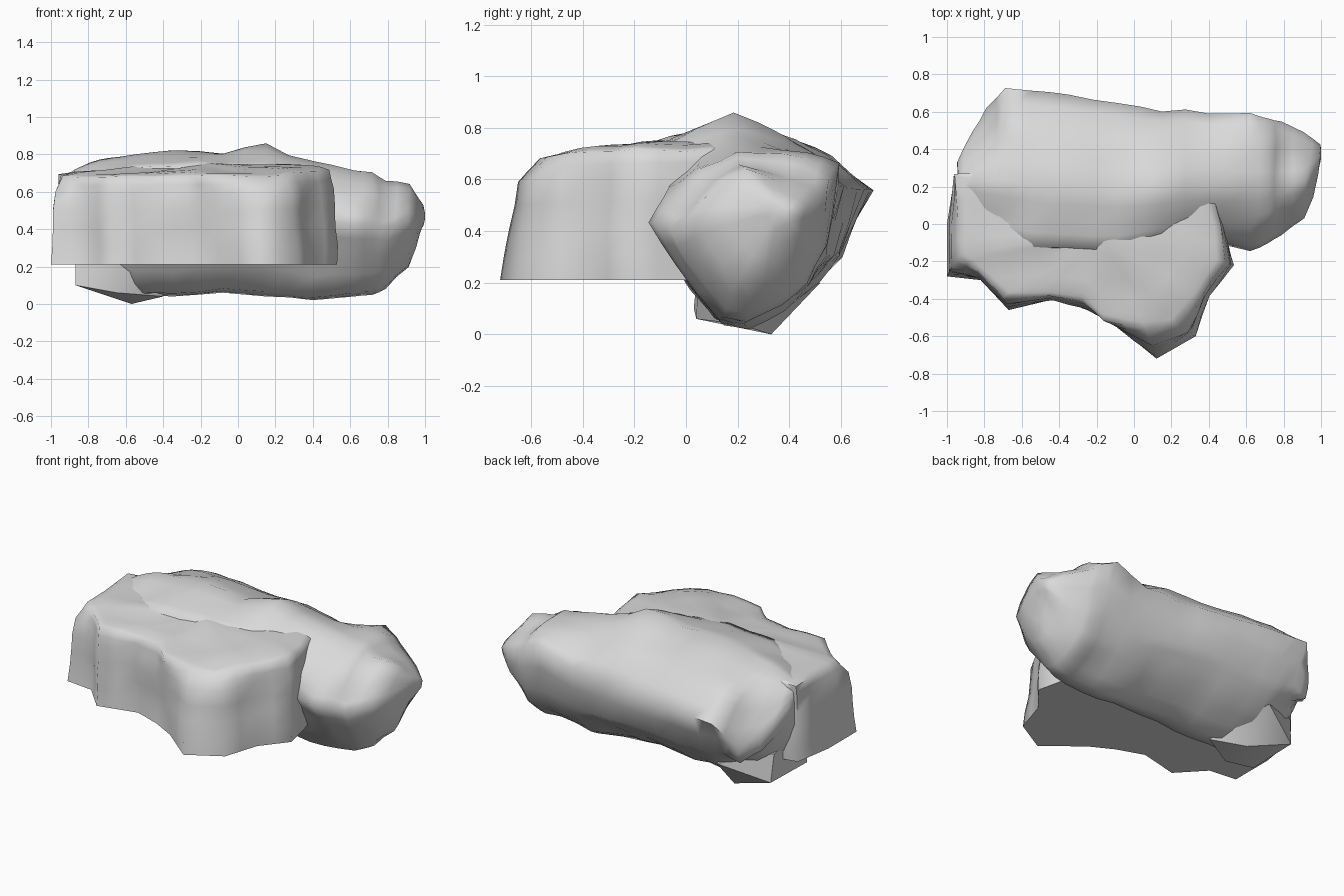
import bpy
import bmesh
import math
from mathutils import Vector, noise

cube = bpy.data.objects.get("Cube")
if cube:
    bpy.data.objects.remove(cube, do_unlink=True)

# One plain stone grey
stone = bpy.data.materials.new("stone_grey")
stone.use_nodes = True
grey = (0.7, 0.7, 0.7, 1)
stone.diffuse_color = grey
bsdf = next(n for n in stone.node_tree.nodes if n.type == "BSDF_PRINCIPLED")
bsdf.inputs["Base Color"].default_value = grey
bsdf.inputs["Roughness"].default_value = 0.9


def bridge(bm, rings):
    """Join neighbouring closed rings of vertices with quads."""
    for a, b in zip(rings, rings[1:]):
        n = len(a)
        for i in range(n):
            j = (i + 1) % n
            bm.faces.new((a[i], a[j], b[j], b[i]))


def fan(bm, ring, tip):
    """Close a ring towards a single point."""
    v = bm.verts.new(tip)
    for i, a in enumerate(ring):
        bm.faces.new((a, ring[(i + 1) % len(ring)], v))


def weather(bm, floor, amount):
    """Subdivide and push the surface in and out a little."""
    bmesh.ops.recalc_face_normals(bm, faces=bm.faces)
    bmesh.ops.subdivide_edges(bm, edges=bm.edges, cuts=1, use_grid_fill=True)
    bm.normal_update()
    shifts = [(v, v.normal * noise.noise(v.co * 5) * amount)
              for v in bm.verts if v.co.z > floor]
    for v, shift in shifts:
        v.co += shift


def finish(bm, name, angle=75):
    bmesh.ops.recalc_face_normals(bm, faces=bm.faces)
    mesh = bpy.data.meshes.new(name)
    bm.to_mesh(mesh)
    bm.free()
    mesh.materials.append(stone)
    obj = bpy.data.objects.new(name, mesh)
    bpy.context.collection.objects.link(obj)
    bpy.ops.object.select_all(action="DESELECT")
    obj.select_set(True)
    bpy.context.view_layer.objects.active = obj
    bpy.ops.object.shade_smooth_by_angle(angle=math.radians(angle))
    return obj


# Front slab: foot of the wall (x, y), then its upper rim (x, y, z)
outline = [
    (-1, -0.28, -0.94, -0.16, 0.71), (-0.82, -0.3, -0.85, -0.25, 0.7),
    (-0.67, -0.46, -0.7, -0.38, 0.69), (-0.42, -0.4, -0.46, -0.39, 0.7),
    (-0.25, -0.46, -0.28, -0.41, 0.7), (-0.1, -0.54, -0.17, -0.51, 0.7),
    (0.12, -0.72, 0.06, -0.55, 0.7), (0.33, -0.6, 0.22, -0.54, 0.71),
    (0.4, -0.38, 0.36, -0.38, 0.72), (0.53, -0.22, 0.48, -0.2, 0.73),
    (0.48, 0, 0.47, 0, 0.73), (0.4, 0.2, 0.4, 0.2, 0.73),
    (-0.2, 0.3, -0.2, 0.3, 0.74), (-0.8, 0.28, -0.8, 0.28, 0.72),
    (-0.96, 0.25, -0.96, 0.27, 0.71), (-1, 0, -0.94, 0, 0.71),
]
base = 0.21
centre = Vector((-0.2, -0.05))
# (height fraction, blend from foot to rim, extra shrink)
levels = [(0, 0, 0), (0.4, 0.2, 0), (0.78, 0.38, 0), (0.97, 0.9, 0),
          (1.01, 1, 0.12), (1.04, 1, 0.5)]
bm = bmesh.new()
rings = []
for height, blend, shrink in levels:
    ring = []
    for x, y, rim_x, rim_y, top in outline:
        p = Vector((x, y)).lerp(Vector((rim_x, rim_y)), blend).lerp(centre, shrink)
        ring.append(bm.verts.new((p.x, p.y, base + (top - base) * height)))
    rings.append(ring)
bridge(bm, rings)
bm.faces.new(rings[0])
fan(bm, rings[-1], (centre.x, centre.y, 0.75))
weather(bm, base + 0.01, 0.02)
finish(bm, "front_slab")


def section(front, back, shoulder, ridge):
    """Boulder section from the front over the top, as (y, height fraction)."""
    def at(u, limit=1):
        return min(front + (back - front) * u, limit)
    return [
        (front, 0.57), (at(0.08), shoulder), (at(0.24), 0.35 * shoulder + 0.64),
        (at(0.44), 1), (at(0.7), 0.75 + 0.25 * ridge), (at(0.83), 0.5 + 0.5 * ridge),
        (back, ridge), (at(0.95, 0.6), 0.5 * ridge), (at(0.85, 0.51), 0.22),
        (at(0.7, 0.41), 0.1), (at(0.5), 0), (at(0.36), 0.02), (at(0.14), 0.33),
    ]


# Back boulder: x, front y, back y, bottom z, top z, shoulder height, back ridge height
stations = [
    (-0.94, 0.08, 0.33, 0.42, 0.69, 0.8, 0.6), (-0.87, 0, 0.5, 0.26, 0.73, 0.85, 0.35),
    (-0.79, -0.08, 0.62, 0.18, 0.75, 0.88, 0.4), (-0.69, -0.15, 0.73, 0.11, 0.77, 0.9, 0.68),
    (-0.55, -0.19, 0.71, 0.05, 0.8, 0.9, 0.68), (-0.35, -0.2, 0.69, 0.04, 0.82, 0.9, 0.67),
    (-0.08, -0.2, 0.65, 0.07, 0.81, 0.9, 0.67), (0.15, -0.15, 0.61, 0.05, 0.85, 0.85, 0.64),
    (0.4, -0.1, 0.59, 0.02, 0.76, 0.8, 0.75), (0.62, -0.14, 0.59, 0.04, 0.73, 0.7, 0.9),
    (0.72, -0.1, 0.57, 0.05, 0.72, 0.7, 0.87), (0.79, -0.07, 0.55, 0.08, 0.66, 0.72, 0.85),
    (0.91, 0.03, 0.49, 0.2, 0.63, 0.75, 0.75), (0.99, 0.26, 0.42, 0.4, 0.53, 0.75, 0.6),
]
bm = bmesh.new()
rings = []
for x, front, back, low, high, shoulder, ridge in stations:
    rings.append([bm.verts.new((x, y, low + (high - low) * v))
                  for y, v in section(front, back, shoulder, ridge)])
bridge(bm, rings)
fan(bm, rings[0], (-0.95, 0.2, 0.56))
fan(bm, rings[-1], (1, 0.35, 0.47))
weather(bm, 0.05, 0.025)
finish(bm, "back_boulder")

# Angular foot stone under the boulder
bm = bmesh.new()
corners = [
    (-0.87, 0.03, 0.1), (-0.87, 0.05, 0.3), (-0.65, 0.04, 0.06), (-0.57, 0.33, 0),
    (-0.86, 0.38, 0.1), (-0.4, 0.2, 0.04), (-0.58, 0.52, 0.2), (-0.5, 0.05, 0.3),
    (-0.87, 0.36, 0.28),
]
for c in corners:
    bm.verts.new(c)
hull = bmesh.ops.convex_hull(bm, input=bm.verts)
bmesh.ops.delete(bm, geom=hull["geom_interior"], context="VERTS")
finish(bm, "foot_stone", 45)
